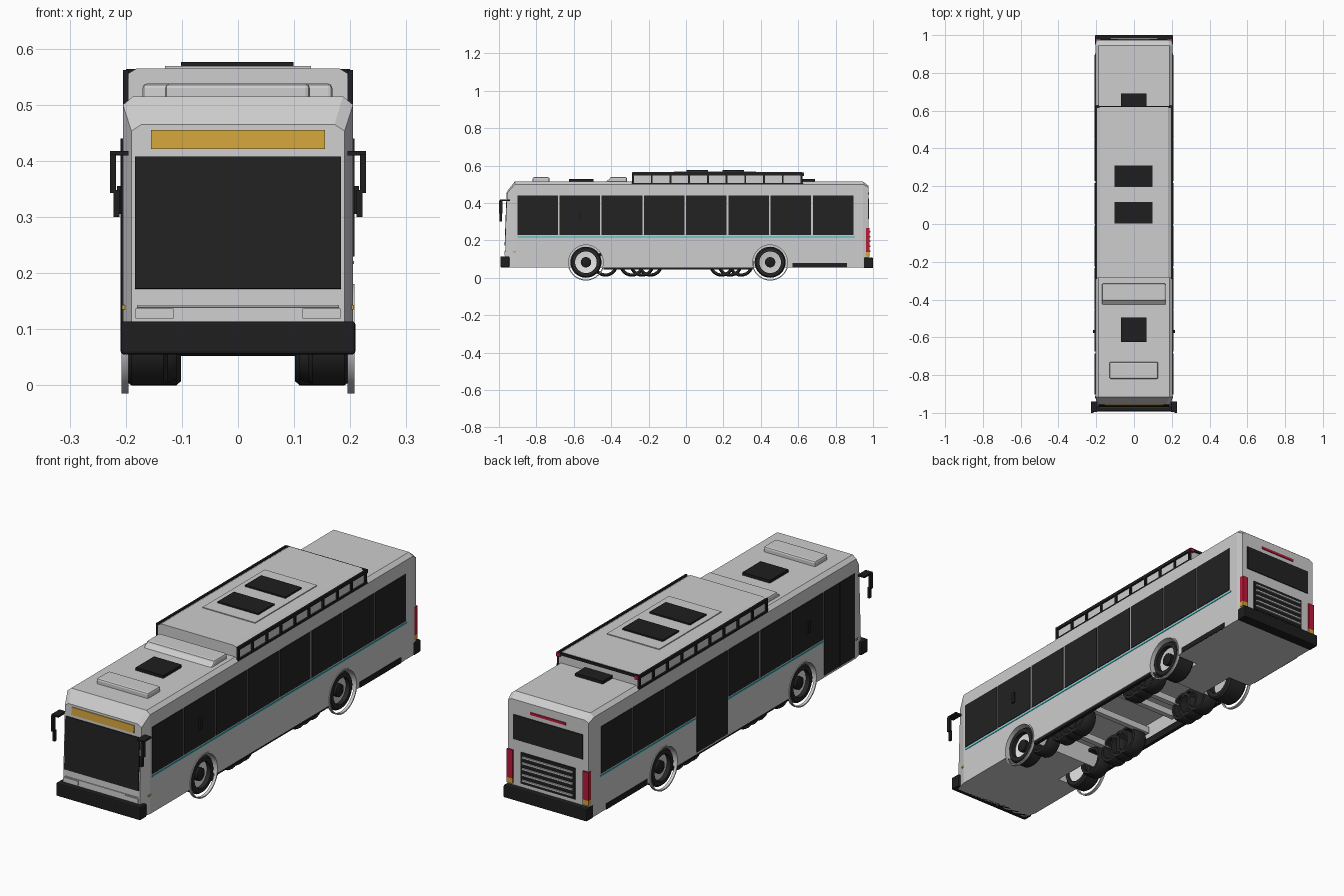
import bpy, bmesh, math
from mathutils import Vector

if "Cube" in bpy.data.objects:
    bpy.data.objects.remove(bpy.data.objects["Cube"])


def material(name, r, g, b):
    m = bpy.data.materials.new(name)
    m.diffuse_color = (r, g, b, 1)
    m.use_nodes = True
    m.node_tree.nodes["Principled BSDF"].inputs["Base Color"].default_value = m.diffuse_color
    return m


PAINT = material("light_grey_paint", 0.61, 0.61, 0.62)
GLASS = material("dark_glass", 0.016, 0.016, 0.016)
TRIM = material("black_trim", 0.013, 0.013, 0.014)
RUBBER = material("tyre_black", 0.02, 0.02, 0.02)
WHITE = material("white_rim", 0.8, 0.8, 0.8)
AMBER = material("amber", 0.66, 0.38, 0.045)
RED = material("lamp_red", 0.5, 0.01, 0.04)
CYAN = material("cyan_stripe", 0.01, 0.5, 0.56)


def finish(bm, name, mat, smooth=False):
    bmesh.ops.recalc_face_normals(bm, faces=bm.faces)
    me = bpy.data.meshes.new(name)
    bm.to_mesh(me)
    bm.free()
    ob = bpy.data.objects.new(name, me)
    bpy.context.collection.objects.link(ob)
    me.materials.append(mat)
    if smooth:
        bpy.ops.object.select_all(action='DESELECT')
        ob.select_set(True)
        bpy.context.view_layer.objects.active = ob
        bpy.ops.object.shade_smooth_by_angle(angle=math.radians(35))
    return ob


def box(name, x, y, z, mat, bevel=0.0, tilt=0.0):
    """Box from (min, max) ranges, optionally bevelled and tilted about x."""
    bm = bmesh.new()
    bmesh.ops.create_cube(bm, size=1)
    for v in bm.verts:
        v.co = Vector([(b - a) * c for (a, b), c in zip((x, y, z), v.co)])
    if bevel:
        bmesh.ops.bevel(bm, geom=bm.edges[:], offset=bevel, segments=2,
                        profile=0.5, affect='EDGES')
    ob = finish(bm, name, mat)
    ob.location = [(a + b) / 2 for a, b in (x, y, z)]
    ob.rotation_euler.x = tilt
    return ob


def both(name, x, y, z, mat, bevel=0.0):
    """Mirrored pair of boxes."""
    box(name + "_right", x, y, z, mat, bevel)
    box(name + "_left", (-x[1], -x[0]), y, z, mat, bevel)


def lathe(name, profile, y, z, mat, closed=True, n=32):
    """Spin (x, radius) points around an axle parallel to x."""
    bm = bmesh.new()
    rings = []
    for i in range(n):
        a = 2 * math.pi * i / n
        rings.append([bm.verts.new((px, y + r * math.cos(a), z + r * math.sin(a)))
                      for px, r in profile])
    k = len(profile)
    for i in range(n):
        p, q = rings[i], rings[(i + 1) % n]
        for j in range(k if closed else k - 1):
            bm.faces.new((p[j], p[(j + 1) % k], q[(j + 1) % k], q[j]))
    if not closed:
        bm.faces.new([r[0] for r in rings])
        bm.faces.new([r[-1] for r in rings])
    return finish(bm, name, mat, True)


# Body shell lofted through four cross-sections
bm = bmesh.new()
rings = []
for y, w, zs, zt, lean in ((-0.97, 0.19, 0.453, 0.465, 0.015), (-0.915, 0.205, 0.5, 0.515, 0),
                           (0.945, 0.205, 0.5, 0.515, 0), (0.975, 0.2, 0.483, 0.492, 0)):
    pts = ((-w, 0.055), (w, 0.055), (w, zs), (w - 0.018, zt), (-w + 0.018, zt), (-w, zs))
    rings.append([bm.verts.new((px, y + lean * (pz - 0.055) / 0.41, pz)) for px, pz in pts])
for p, q in zip(rings, rings[1:]):
    for j in range(6):
        bm.faces.new((p[j], p[(j + 1) % 6], q[(j + 1) % 6], q[j]))
bm.faces.new(rings[0])
bm.faces.new(rings[-1])
body = finish(bm, "body_shell", PAINT)

# Wheel arches and the open underside are cut from the shell
WHEELS = (-0.535, 0.45)
cutters = [box("underside_cutter", (-0.19, 0.19), (-0.44, 0.355), (0, 0.15), PAINT)]
for s in (1, -1):
    for y in WHEELS:
        cutters.append(lathe("arch_cutter", [(s * 0.092, 0.093), (s * 0.25, 0.093)],
                             y, 0.083, PAINT, False))
for c in cutters:
    mod = body.modifiers.new("cut", 'BOOLEAN')
    mod.operation = 'DIFFERENCE'
    mod.solver = 'EXACT'
    mod.object = c
    bpy.context.view_layer.objects.active = body
    bpy.ops.object.modifier_apply(modifier=mod.name)
    bpy.data.objects.remove(c)

# Wheels: tyre, rim, hub and arch lip
for s, side in ((1, "right"), (-1, "left")):
    for y, end, inner in zip(WHEELS, ("front", "rear"), (0.125, 0.102)):
        tag = f"{end}_{side}"
        lathe("tyre_" + tag, [(s * a, r) for a, r in (
            (inner, 0.058), (inner, 0.076), (inner + 0.008, 0.083), (0.19, 0.083),
            (0.199, 0.076), (0.199, 0.058))], y, 0.083, RUBBER)
        lathe("rim_" + tag, [(s * 0.13, 0.06), (s * 0.18, 0.06), (s * 0.175, 0.03)],
              y, 0.083, WHITE if end == "front" else PAINT, False)
        lathe("hub_" + tag, [(s * 0.15, 0.028), (s * 0.19, 0.028), (s * 0.195, 0.015)],
              y, 0.083, TRIM, False, 16)
        lathe("arch_lip_" + tag, [(s * a, r) for a, r in (
            (0.195, 0.0925), (0.208, 0.0925), (0.208, 0.098), (0.195, 0.098))], y, 0.083, PAINT)
    # Small open rings slung under the chassis
    for y in (-0.43, -0.29, -0.235, -0.19, 0.19, 0.235, 0.295):
        lathe("chassis_ring_" + side, [(s * a, r) for a, r in (
            (0.11, 0.05), (0.11, 0.062), (0.12, 0.067), (0.165, 0.067),
            (0.175, 0.062), (0.175, 0.05))], y, 0.073, RUBBER, True, 24)

# Chassis rails, crossbeams and skirt strips
both("chassis_rail", (0.185, 0.2), (-0.44, 0.355), (0.045, 0.078), TRIM)
for y in (-0.34, -0.13, 0.05, 0.14, 0.33):
    box("crossbeam", (-0.185, 0.185), (y - 0.012, y + 0.012), (0.1, 0.13), PAINT)
both("skirt_strip", (0.2, 0.208), (0.57, 0.86), (0.055, 0.08), TRIM)

# Side windows, doors and stripe
for i in range(8):
    y0 = -0.902 + i * 0.2257
    span = (y0, y0 + 0.217)
    box("window_right", (0.2, 0.208), span, (0.23, 0.44), GLASS)
    box("stripe_right", (0.2, 0.207), (y0, y0 + 0.2257), (0.216, 0.222), CYAN)
    if i in (0, 4):
        box("door_left", (-0.208, -0.2), span, (0.065, 0.44), GLASS)
        box("door_split_left", (-0.209, -0.2), (y0 + 0.107, y0 + 0.11), (0.065, 0.44), TRIM)
    else:
        box("window_left", (-0.208, -0.2), span, (0.23, 0.44), GLASS)
        box("stripe_left", (-0.207, -0.2), (y0, y0 + 0.2257), (0.216, 0.222), CYAN)
both("window_handle", (0.204, 0.216), (-0.577, -0.56), (0.305, 0.355), TRIM)
both("side_marker", (0.198, 0.207), (-0.925, -0.91), (0.135, 0.143), AMBER)

# Front: windscreen, destination sign, headlights, bumper
LEAN = -math.atan(0.015 / 0.41)


def front_plate(name, x, z, mat):
    y = -0.97 + 0.015 * ((z[0] + z[1]) / 2 - 0.055) / 0.41
    box(name, x, (y - 0.004, y + 0.004), z, mat, 0, LEAN)


front_plate("windscreen", (-0.184, 0.184), (0.172, 0.408), GLASS)
front_plate("destination_sign", (-0.155, 0.155), (0.421, 0.455), AMBER)
front_plate("front_crease", (-0.18, 0.18), (0.139, 0.143), PAINT)
for s in (1, -1):
    front_plate("headlight", tuple(sorted((s * 0.115, s * 0.183))), (0.119, 0.137), PAINT)
box("front_bumper", (-0.209, 0.209), (-0.992, -0.945), (0.055, 0.114), TRIM, 0.005)

# Mirrors on arms
both("mirror_arm", (0.195, 0.228), (-0.995, -0.94), (0.41, 0.418), TRIM)
both("mirror_head", (0.217, 0.228), (-1.0, -0.982), (0.343, 0.412), TRIM)
both("mirror_lower", (0.211, 0.222), (-0.998, -0.985), (0.3, 0.348), TRIM)

# Rear: window, brake light, grille, lamps, bumper
REAR = (0.97, 0.979)
box("rear_window", (-0.172, 0.172), REAR, (0.315, 0.425), GLASS)
box("high_brake_light", (-0.088, 0.088), REAR, (0.445, 0.456), RED)
box("grille", (-0.135, 0.135), REAR, (0.125, 0.265), TRIM)
for i in range(5):
    z = 0.142 + i * 0.026
    box("grille_slat", (-0.125, 0.125), (0.972, 0.986), (z - 0.004, z + 0.004), PAINT)
both("tail_lamp", (0.174, 0.203), (0.962, 0.982), (0.138, 0.265), RED)
both("rear_indicator", (0.174, 0.203), (0.962, 0.982), (0.115, 0.138), AMBER)
box("rear_bumper", (-0.207, 0.207), (0.95, 1.0), (0.052, 0.108), TRIM, 0.005)

# Raised roof pod with framed sides
bm = bmesh.new()
outline = ((-0.197, 0.495), (0.197, 0.495), (0.197, 0.555), (0.18, 0.565), (-0.18, 0.565), (-0.197, 0.555))
ends = [[bm.verts.new((x, y, z)) for x, z in outline] for y in (-0.287, 0.62)]
for j in range(6):
    bm.faces.new((ends[0][j], ends[0][(j + 1) % 6], ends[1][(j + 1) % 6], ends[1][j]))
for e in ends:
    bm.faces.new(e)
finish(bm, "roof_pod", PAINT)
both("pod_top_rail", (0.195, 0.205), (-0.29, 0.625), (0.548, 0.562), TRIM)
both("pod_bottom_rail", (0.196, 0.205), (-0.29, 0.625), (0.5, 0.508), TRIM)
for i in range(10):
    y = -0.283 + i * 0.1
    both("pod_post", (0.195, 0.205), (y - 0.005, y + 0.005), (0.5, 0.555), TRIM)
box("pod_rear_rail", (-0.2, 0.2), (0.615, 0.626), (0.552, 0.564), TRIM)
both("pod_marker", (0.185, 0.203), (0.618, 0.63), (0.545, 0.562), RED)

# Roof equipment
box("pod_panel", (-0.13, 0.13), (-0.065, 0.375), (0.56, 0.569), PAINT)
for y in (0.002, 0.195):
    box("pod_hatch", (-0.102, 0.099), (y, y + 0.115), (0.565, 0.576), TRIM)
box("roof_hatch", (-0.07, 0.067), (-0.625, -0.495), (0.51, 0.528), TRIM)
box("rear_roof_hatch", (-0.07, 0.067), (0.615, 0.69), (0.514, 0.528), TRIM)
box("front_vent", (-0.13, 0.128), (-0.82, -0.73), (0.505, 0.538), PAINT, 0.008)
fairing = box("roof_fairing", (-0.17, 0.168), (-0.43, -0.315), (0.505, 0.538), PAINT, 0.008)
for v in fairing.data.vertices:
    if v.co.z > 0 and v.co.y < 0:
        v.co.y += 0.022
